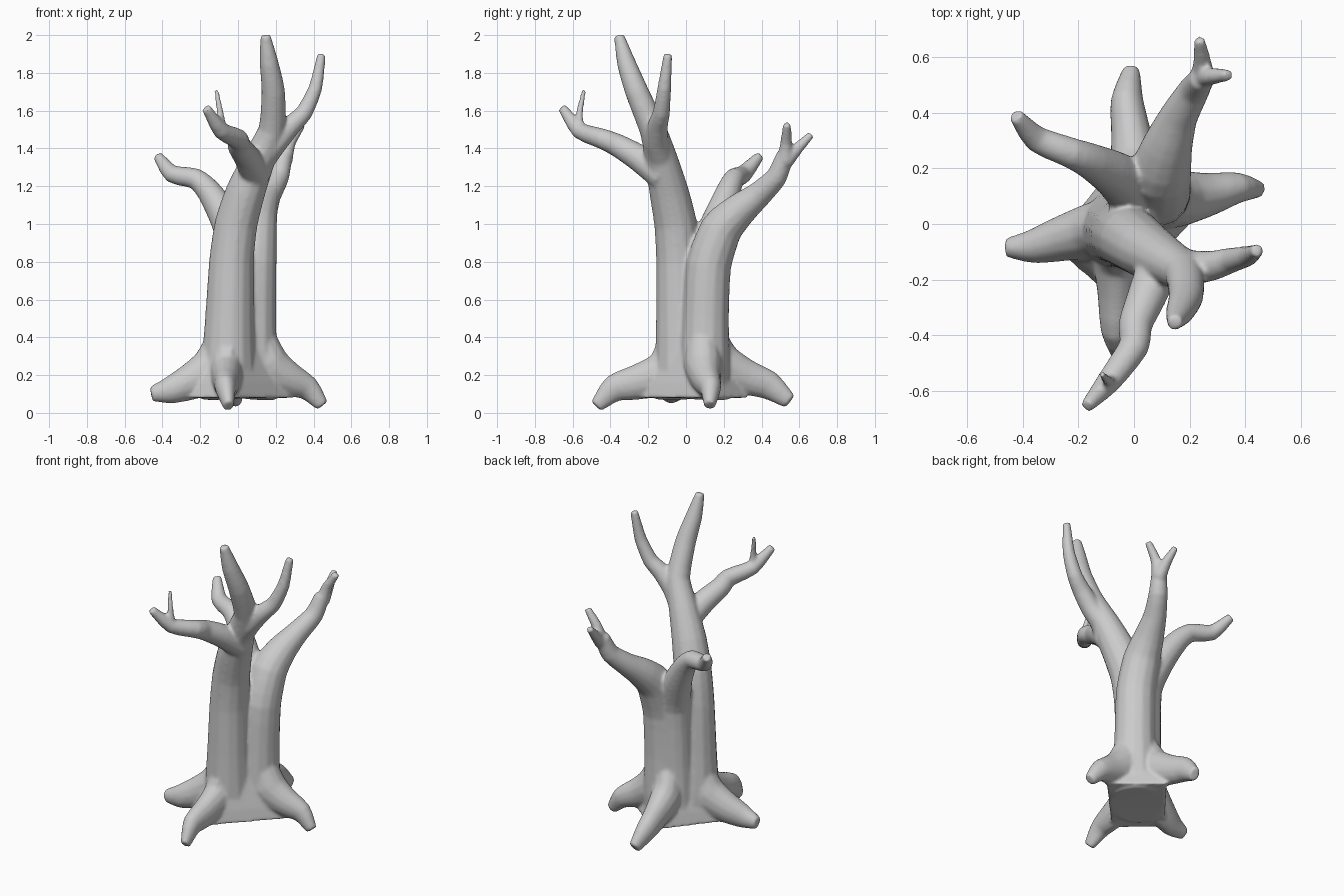
import bpy, bmesh, math
from mathutils import Vector

SIDES = 14
bm = bmesh.new()


def smooth_path(pts, steps=3):
    """Catmull-Rom through (x, y, z, radius) points, pulled toward straight segments."""
    p = [Vector(q) for q in pts]
    p = [p[0] * 2 - p[1]] + p + [p[-1] * 2 - p[-2]]
    out = []
    for i in range(1, len(p) - 2):
        a, b, c, d = p[i - 1:i + 3]
        for s in range(steps):
            t = s / steps
            curve = 0.5 * (2 * b + (c - a) * t + (2 * a - 5 * b + 4 * c - d) * t * t
                           + (3 * b - a - 3 * c + d) * t ** 3)
            out.append(curve.lerp(b.lerp(c, t), 0.4))
    out.append(p[-2])
    return out


def loft(rings):
    """Closed skin over rings of points."""
    rings = [[bm.verts.new(c) for c in r] for r in rings]
    n = len(rings[0])
    for r0, r1 in zip(rings, rings[1:]):
        for k in range(n):
            m = (k + 1) % n
            bm.faces.new((r0[k], r0[m], r1[m], r1[k]))
    bm.faces.new(rings[0][::-1])
    bm.faces.new(rings[-1])


def limb(*pts, width=1.0):
    """Closed tapering tube along a path; width squeezes it sideways."""
    path = smooth_path(pts)
    old, rings = None, []
    for i, q in enumerate(path):
        tan = (path[min(i + 1, len(path) - 1)].xyz - path[max(i - 1, 0)].xyz).normalized()
        frame = tan.orthogonal().normalized() if old is None else old.rotation_difference(tan) @ frame
        old = tan
        side = tan.cross(frame)
        flat = tan.cross(Vector((0, 0, 1))).normalized()
        ring = []
        for k in range(SIDES):
            a = 2 * math.pi * k / SIDES
            v = q.w * (frame * math.cos(a) + side * math.sin(a))
            ring.append(q.xyz + v + flat * v.dot(flat) * (width - 1))
        rings.append(ring)
    loft(rings)


# front trunk running into the tallest branch
limb((-0.04, -0.01, 0.08, .15), (-0.05, -0.02, 0.25, .145), (-0.045, -0.03, 0.5, .13),
     (-0.035, -0.04, 0.8, .119), (-0.01, -0.055, 1.0, .114), (0.04, -0.09, 1.17, .105),
     (0.11, -0.13, 1.34, .088), (0.18, -0.175, 1.5, .072), (0.187, -0.26, 1.70, .063),
     (0.165, -0.315, 1.85, .051), (0.145, -0.355, 2.0, .028))
# right branch
limb((0.12, -0.13, 1.33, .07), (0.20, -0.155, 1.43, .063), (0.28, -0.15, 1.52, .055),
     (0.35, -0.13, 1.59, .046), (0.41, -0.115, 1.72, .037), (0.443, -0.095, 1.90, .024))
# front branch and its twig
limb((0.10, -0.12, 1.25, .08), (0.05, -0.25, 1.35, .072), (0.005, -0.36, 1.415, .062),
     (0.0, -0.44, 1.45, .055), (-0.09, -0.565, 1.495, .045), (-0.17, -0.655, 1.615, .025))
limb((-0.085, -0.56, 1.48, .028), (-0.093, -0.565, 1.58, .02), (-0.115, -0.54, 1.71, .013))

# back trunk running into the back branch
limb((0.06, 0.09, 0.08, .14), (0.075, 0.10, 0.25, .134), (0.08, 0.105, 0.5, .123),
     (0.085, 0.12, 0.78, .12), (0.095, 0.185, 0.97, .112), (0.12, 0.28, 1.07, .092),
     (0.16, 0.385, 1.155, .07), (0.215, 0.48, 1.25, .057), (0.245, 0.525, 1.37, .045))
# fork at the end of the back branch
limb((0.245, 0.525, 1.33, .044), (0.275, 0.53, 1.43, .032), (0.34, 0.535, 1.53, .022))
limb((0.245, 0.525, 1.33, .044), (0.245, 0.59, 1.40, .032), (0.235, 0.665, 1.475, .02))
# left branch, its ridge continuing down the trunk
limb((0.0, 0.09, 0.08, .12), (0.005, 0.095, 0.45, .105), (0.01, 0.11, 0.83, .105),
     (-0.065, 0.175, 1.03, .086), (-0.155, 0.225, 1.175, .066),
     (-0.225, 0.255, 1.24, .056), (-0.35, 0.305, 1.265, .048), (-0.425, 0.39, 1.36, .027))

# four-cornered flare at the foot of the trunk: the webs between roots
corners = [(-0.25, -0.055), (-0.05, -0.23), (0.25, 0.09), (0.02, 0.28)]
loft([[(0.01 + (x - 0.01) * s, 0.035 + (y - 0.035) * s, z) for x, y in corners]
      for z, s in ((0.08, 1.2), (0.16, 1.1), (0.26, 0.92), (0.36, 0.74), (0.5, 0.5))])

# roots: inner point, mid points, tip
limb((-0.06, -0.01, 0.42, .09), (-0.13, -0.02, 0.24, .12), (-0.25, -0.05, 0.165, .098),
     (-0.36, -0.08, 0.12, .073), (-0.46, -0.085, 0.10, .04), width=.86)
limb((0.08, 0.09, 0.46, .09), (0.15, 0.09, 0.26, .12), (0.26, 0.105, 0.185, .094),
     (0.37, 0.13, 0.13, .066), (0.447, 0.125, 0.038, .036), width=.86)
limb((-0.05, -0.03, 0.42, .09), (-0.06, -0.10, 0.22, .12), (-0.06, -0.25, 0.165, .096),
     (-0.065, -0.38, 0.13, .074), (-0.05, -0.475, 0.035, .038), width=.75)
limb((0.05, 0.11, 0.44, .09), (0.01, 0.18, 0.26, .12), (-0.01, 0.32, 0.19, .094),
     (-0.025, 0.44, 0.145, .077), (-0.01, 0.55, 0.06, .042), width=.78)

bmesh.ops.recalc_face_normals(bm, faces=bm.faces)
mesh = bpy.data.meshes.new("tree")
bm.to_mesh(mesh)
bm.free()
tree = bpy.data.objects.new("tree", mesh)
bpy.context.collection.objects.link(tree)

# fuse the limbs into one bark surface and soften the joints
fuse = tree.modifiers.new("fuse", 'REMESH')
fuse.mode = 'VOXEL'
fuse.voxel_size = 0.009
fuse.use_smooth_shade = True
soft = tree.modifiers.new("soften", 'SMOOTH')
soft.factor = 0.5
soft.iterations = 12
